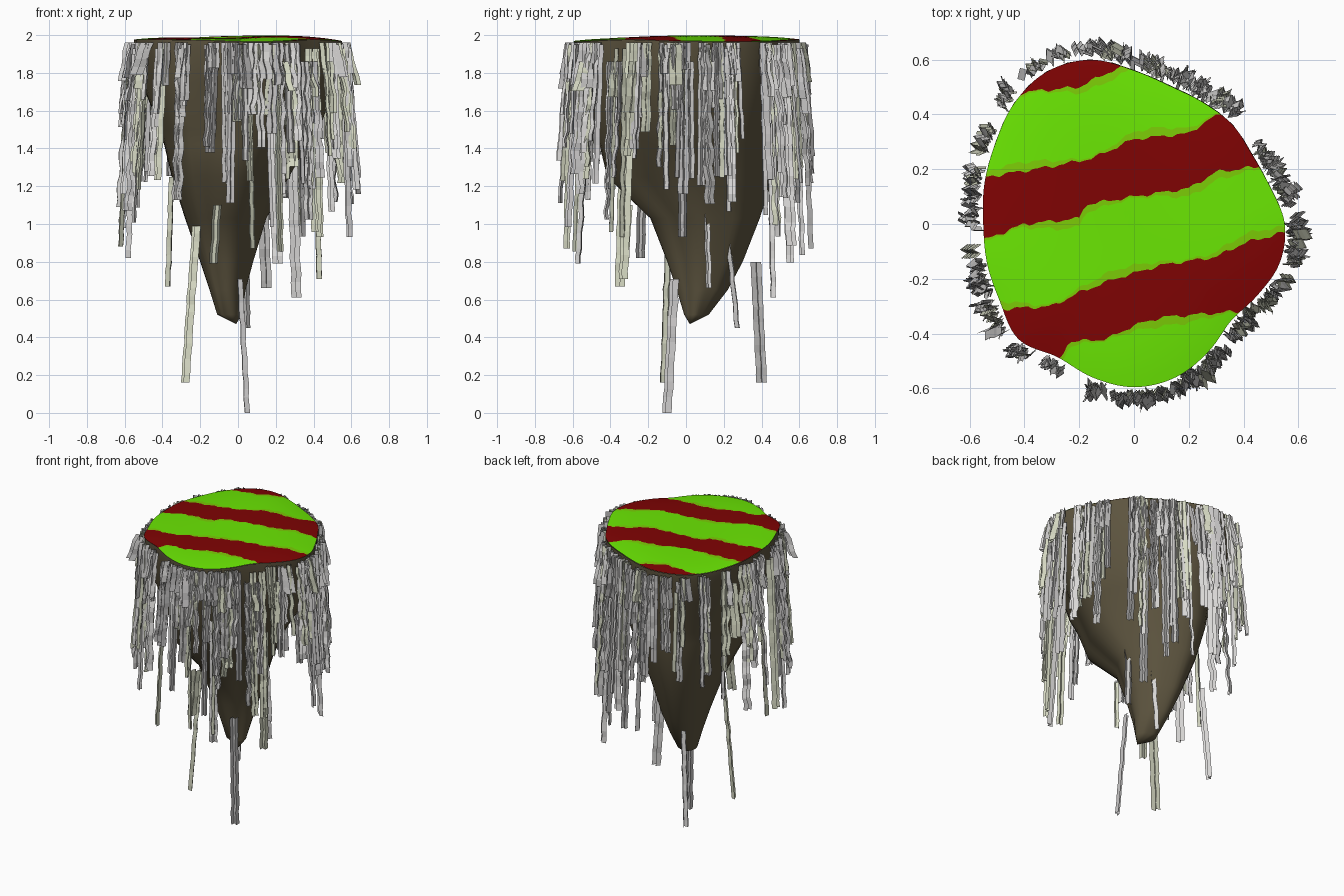
import bpy, bmesh, math, random
from math import sin, cos, radians, pi
from mathutils import Vector

random.seed(11)
if "Cube" in bpy.data.objects:
    bpy.data.objects.remove(bpy.data.objects["Cube"])


def material(name, color):
    m = bpy.data.materials.new(name)
    m.use_nodes = True
    m.diffuse_color = (*color, 1)
    m.node_tree.nodes["Principled BSDF"].inputs["Base Color"].default_value = (*color, 1)
    return m


GREEN = material("grass green", (0.15, 0.82, 0.001))
OLIVE = material("olive edge", (0.2, 0.6, 0.002))
RED = material("dark red", (0.215, 0.001, 0.001))
ROCK = material("brown rock", (0.11, 0.09, 0.05))
VINES = [material("light grey vine", (0.7, 0.69, 0.68)),
         material("mid grey vine", (0.58, 0.57, 0.57)),
         material("pale green vine", (0.68, 0.7, 0.55))]


def finish(bm, name, mats, smooth=False):
    mesh = bpy.data.meshes.new(name)
    bm.to_mesh(mesh)
    bm.free()
    for m in mats:
        mesh.materials.append(m)
    ob = bpy.data.objects.new(name, mesh)
    bpy.context.collection.objects.link(ob)
    if smooth:
        bpy.ops.object.select_all(action="DESELECT")
        ob.select_set(True)
        bpy.context.view_layer.objects.active = ob
        bpy.ops.object.shade_smooth_by_angle(angle=radians(35))
    return ob


# Island outline: one radius every 15 degrees
RADII = [.55, .515, .5, .51, .51, .52, .56, .62, .64, .62, .585, .565,
         .55, .555, .565, .595, .56, .58, .595, .58, .54, .5, .52, .55]


def radius(a):
    t = (a % (2 * pi)) / (2 * pi) * len(RADII)
    i, f = int(t), t % 1
    p0, p1, p2, p3 = (RADII[(i + k) % len(RADII)] for k in (-1, 0, 1, 2))
    return p1 + .5 * f * (p2 - p0 + f * (2*p0 - 5*p1 + 4*p2 - p3 + f * (3*(p1 - p2) + p3 - p0)))


def top_z(x, y):
    q = math.hypot(x, y) / radius(math.atan2(y, x))
    return 1.972 + .02 * max(0, 1 - q ** 4) + .006 * sin(7 * x + 4 * y)


def lerp_path(pts, x):
    if x <= pts[0][0]:
        return pts[0][1]
    for (x0, y0), (x1, y1) in zip(pts, pts[1:]):
        if x <= x1:
            return y0 + (y1 - y0) * (x - x0) / (x1 - x0)
    return pts[-1][1]


# Striped top: thin columns divided at the stripe borders
BORDERS = [
    [(-.5, -.6), (-.28, -.52), (-.24, -.43), (-.1, -.42), (0, -.37), (.1, -.34), (.36, -.32)],
    [(-.48, -.31), (-.3, -.3), (-.2, -.25), (-.07, -.2), (.1, -.15), (.3, -.12), (.4, -.07), (.55, -.03)],
    [(-.55, -.06), (-.4, 0), (-.2, .02), (-.18, .07), (0, .1), (.2, .13), (.3, .19), (.46, .21)],
    [(-.55, .17), (-.3, .21), (-.15, .24), (0, .31), (.2, .33), (.27, .38), (.34, .41)],
    [(-.41, .48), (-.2, .5), (-.1, .55), (-.03, .58), (.02, .7)],
]
BANDS = [0, 1, 2, 1, 0, 1, 2, 1, 0, 1, 2]  # colour of each band, front to back


def column(x, rim):
    crossings = [a[1] + (b[1] - a[1]) * (x - a[0]) / (b[0] - a[0])
                 for a, b in zip(rim, rim[1:] + rim[:1]) if (a[0] - x) * (b[0] - x) < 0]
    lo, hi = min(crossings), max(crossings)
    ys = [lo]
    for i, path in enumerate(BORDERS):
        y = lerp_path(path, x) + .005 * sin(60 * x + i) + .003 * sin(131 * x + 2 * i)
        w = .006 + .013 * (1 + sin(13 * x + 2.3 * i))
        ys += [y - w, y] if i % 2 == 0 else [y, y + w]
    return [min(hi, max(lo, y)) for y in ys + [hi]]


def build_top():
    bm = bmesh.new()
    rim = [(radius(a) * cos(a), radius(a) * sin(a)) for a in (2 * pi * k / 240 for k in range(240))]
    x_min, x_max = min(p[0] for p in rim) + .0005, max(p[0] for p in rim) - .0005
    n, parts = 110, 5
    xs = [x_min + (x_max - x_min) * (.5 - .5 * cos(pi * k / n)) for k in range(n + 1)]
    cols = [column(x, rim) for x in xs]
    for k in range(n):
        for b, mat in enumerate(BANDS):
            for s in range(parts):
                quad = []
                for i, t in ((k, s), (k + 1, s), (k + 1, s + 1), (k, s + 1)):
                    y = cols[i][b] + (cols[i][b + 1] - cols[i][b]) * t / parts
                    quad.append(Vector((xs[i], y, top_z(xs[i], y))))
                if (quad[3] - quad[0]).length + (quad[2] - quad[1]).length > 1e-5:
                    bm.faces.new([bm.verts.new(v) for v in quad]).material_index = mat
    bmesh.ops.remove_doubles(bm, verts=bm.verts, dist=.0002)
    finish(bm, "striped_top", [GREEN, OLIVE, RED], smooth=True)


# Rock body: the outline squeezed into a box at each height (z, x0, x1, y0, y1)
SECTIONS = [(1.97, -.55, .55, -.595, .6), (1.93, -.55, .55, -.595, .6), (1.75, -.51, .52, -.57, .57),
            (1.5, -.41, .43, -.49, .5), (1.42, -.39, .37, -.46, .49), (1.25, -.35, .27, -.42, .46),
            (1.03, -.28, .15, -.19, .39), (.8, -.2, .08, -.1, .3), (.65, -.15, .04, -.05, .22),
            (.52, -.11, .02, -.01, .12)]


def build_rock():
    bm = bmesh.new()
    n, rings = 48, []
    for level, (z, x0, x1, y0, y1) in enumerate(SECTIONS):
        ring = []
        for k in range(n):
            a = 2 * pi * k / n
            x, y = radius(a) * cos(a), radius(a) * sin(a)
            height = top_z(x, y) - .002 if level == 0 else z  # the first ring follows the top
            ring.append(bm.verts.new(((x0 + x1) / 2 + x / .55 * (x1 - x0) / 2,
                                      (y0 + y1) / 2 + y / .598 * (y1 - y0) / 2, height)))
        rings.append(ring)
    for up, low in zip(rings, rings[1:]):
        for k in range(n):
            j = (k + 1) % n
            bm.faces.new((up[k], low[k], low[j], up[j]))
    tip = bm.verts.new((-.01, .02, .47))
    for k in range(n):
        bm.faces.new((rings[-1][k], tip, rings[-1][(k + 1) % n]))
    bmesh.ops.recalc_face_normals(bm, faces=bm.faces)
    finish(bm, "rock_body", [ROCK], smooth=True)


# A vine is a pleated ribbon facing outward, with a slightly crinkled path
PLEATS = [(-.5, -.3), (-.17, .3), (.17, -.2), (.5, .3)]  # across, outward


def add_vine(bm, top, bottom, width, mat, crinkle):
    top, bottom = Vector(top), Vector(bottom)
    n = max(3, int((top.z - bottom.z) / .04))
    phase = random.uniform(0, 6)
    a = math.atan2(bottom.y, bottom.x) + random.uniform(-.5, .5)
    out, across = Vector((cos(a), sin(a), 0)), Vector((-sin(a), cos(a), 0))
    flip = random.choice((-1, 1))
    rows = []
    for i in range(n + 1):
        p = top.lerp(bottom, i / n)
        if 0 < i < n:
            p += (across * sin(1.7 * i + phase) + out * cos(1.4 * i + phase)) * crinkle
            p += across * random.uniform(-.002, .002) + out * random.uniform(-.002, .002)
        rows.append([bm.verts.new(p + across * (s * width * flip) + out * (d * width)) for s, d in PLEATS])
    for r, s in zip(rows, rows[1:]):
        for k in range(len(PLEATS) - 1):
            bm.faces.new((r[k], r[k + 1], s[k + 1], s[k])).material_index = mat


# Vine clusters around the rim (start angle, end angle, count, usual length)
CLUSTERS = [(-14, 2, 13, .5), (-34, -20, 9, .5), (8, 32, 17, .6), (48, 58, 9, .7), (62, 88, 20, .7),
            (92, 108, 11, .6), (111, 115, 4, .6), (120, 124, 4, .4), (132, 138, 5, .5), (146, 155, 7, .5),
            (161, 181, 12, .6), (193, 204, 10, .6), (208, 219, 9, .6), (226, 231, 6, .5), (237, 243, 6, .4),
            (254, 259, 6, .4), (264, 282, 16, .5), (284, 305, 15, .6), (310, 323, 7, .6)]


def build_vines():
    for c, (a0, a1, count, usual) in enumerate(CLUSTERS):
        bm = bmesh.new()
        for k in range(count):
            a = radians(a0 + (a1 - a0) * (k + .5) / count + random.uniform(-1, 1))
            r = radius(a) + random.uniform(.016, .032)
            z = 1.96 - random.choice((0, 0, .01, .03, .1))
            length = random.triangular(.2, usual + .5, usual)
            lean = random.uniform(.015, .065) * min(1, length + .3)
            width = random.uniform(.034, .05)
            if k % 4 == 3:
                length, width = random.uniform(.12, .3), .06
            b = a + random.uniform(-.03, .03)
            add_vine(bm, (r * cos(a), r * sin(a), z),
                     ((r + lean) * cos(b), (r + lean) * sin(b), z - length), width,
                     random.choice((0, 0, 1, 2)), random.choice((.002, .003, .006)))
        finish(bm, f"rim_vines_{c + 1}", VINES)


# Long lower vines (x, y, top, bottom, dx, dy, colour)
LOW_VINES = [(.01, -.06, .71, 0, .04, -.04, 1), (-.22, -.09, .99, .16, -.06, -.03, 2),
             (-.24, .37, .8, .16, -.04, .03, 0), (.03, .22, .95, .45, .01, .05, 0),
             (.13, .1, 1.2, .66, .02, .02, 0), (-.11, -.3, 1.1, .79, -.02, -.02, 2),
             (-.35, -.33, 1.25, .67, -.02, -.02, 2), (.28, .44, 1.6, .61, .03, .02, 0),
             (.41, -.3, 1.5, .71, .02, -.03, 2), (.18, -.52, 1.6, .79, .03, -.05, 0),
             (-.57, -.1, 1.9, .88, -.05, 0, 2), (-.55, -.22, 1.9, .82, -.03, -.02, 0),
             (-.1, .62, 1.85, .87, .01, .04, 0), (.56, -.02, 1.8, .93, .03, 0, 1)]


def build_low_vines():
    bm = bmesh.new()
    for x, y, z0, z1, dx, dy, mat in LOW_VINES:
        add_vine(bm, (x, y, z0), (x + dx, y + dy, z1), .048, mat, .002)
    finish(bm, "long_low_vines", VINES)


build_top()
build_rock()
build_vines()
build_low_vines()
